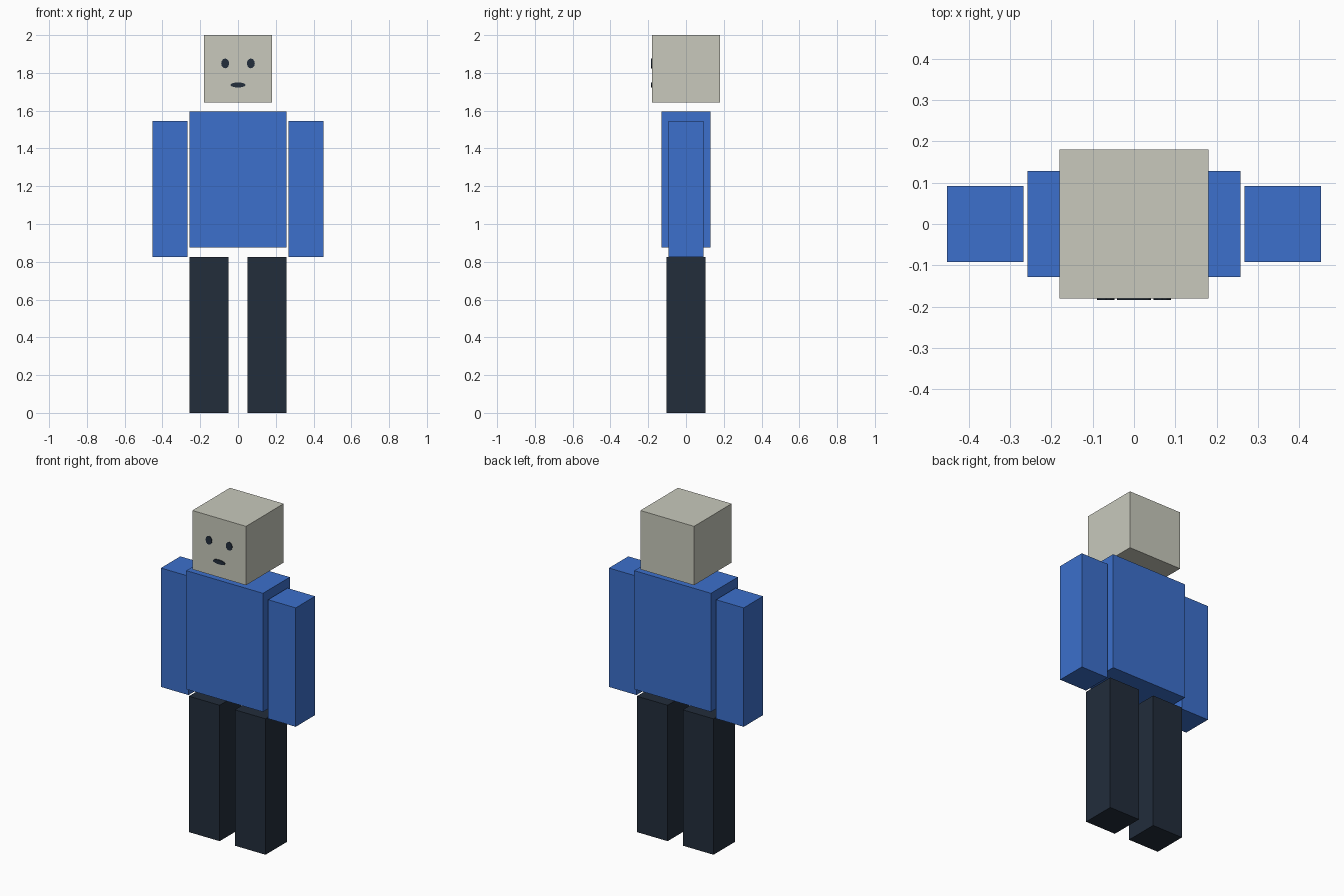
import bpy
import math

if "Cube" in bpy.data.objects:
    bpy.data.objects.remove(bpy.data.objects["Cube"])


def material(name, color):
    m = bpy.data.materials.new(name)
    m.diffuse_color = (*color, 1.0)
    m.use_nodes = True
    m.node_tree.nodes["Principled BSDF"].inputs["Base Color"].default_value = m.diffuse_color
    return m


STONE = material("pale_stone", (0.578, 0.584, 0.503))
BLUE = material("shirt_blue", (0.045, 0.162, 0.604))
NAVY = material("dark_navy", (0.016, 0.026, 0.044))


def finish(name, mat):
    ob = bpy.context.object
    ob.name = name
    ob.data.materials.append(mat)
    bpy.ops.object.transform_apply(location=False, rotation=True, scale=True)


def box(name, x, width, depth, z0, z1, mat):
    bpy.ops.mesh.primitive_cube_add(size=1, location=(x, 0, (z0 + z1) / 2))
    bpy.context.object.scale = (width, depth, z1 - z0)
    finish(name, mat)


def face_plate(name, x, z, width, height, sides):
    # thin flat disc lying on the front of the head
    bpy.ops.mesh.primitive_cylinder_add(
        vertices=sides, radius=0.5, depth=1, location=(x, -0.181, z))
    ob = bpy.context.object
    ob.rotation_euler = (math.pi / 2, 0, 0)
    ob.scale = (width, height, 0.006)
    finish(name, NAVY)


# Head and torso
box("head", 0, 0.36, 0.36, 1.643, 2.0, STONE)
box("torso", 0, 0.515, 0.257, 0.876, 1.595, BLUE)

# Arms, legs and eyes on both sides
for side, s in (("left", 1), ("right", -1)):
    box(side + "_arm", s * 0.3595, 0.185, 0.185, 0.824, 1.545, BLUE)
    box(side + "_leg", s * 0.154, 0.206, 0.206, 0.0, 0.824, NAVY)
    face_plate(side + "_eye", s * 0.068, 1.85, 0.042, 0.052, 12)

# Mouth
face_plate("mouth", 0, 1.736, 0.082, 0.027, 12)
